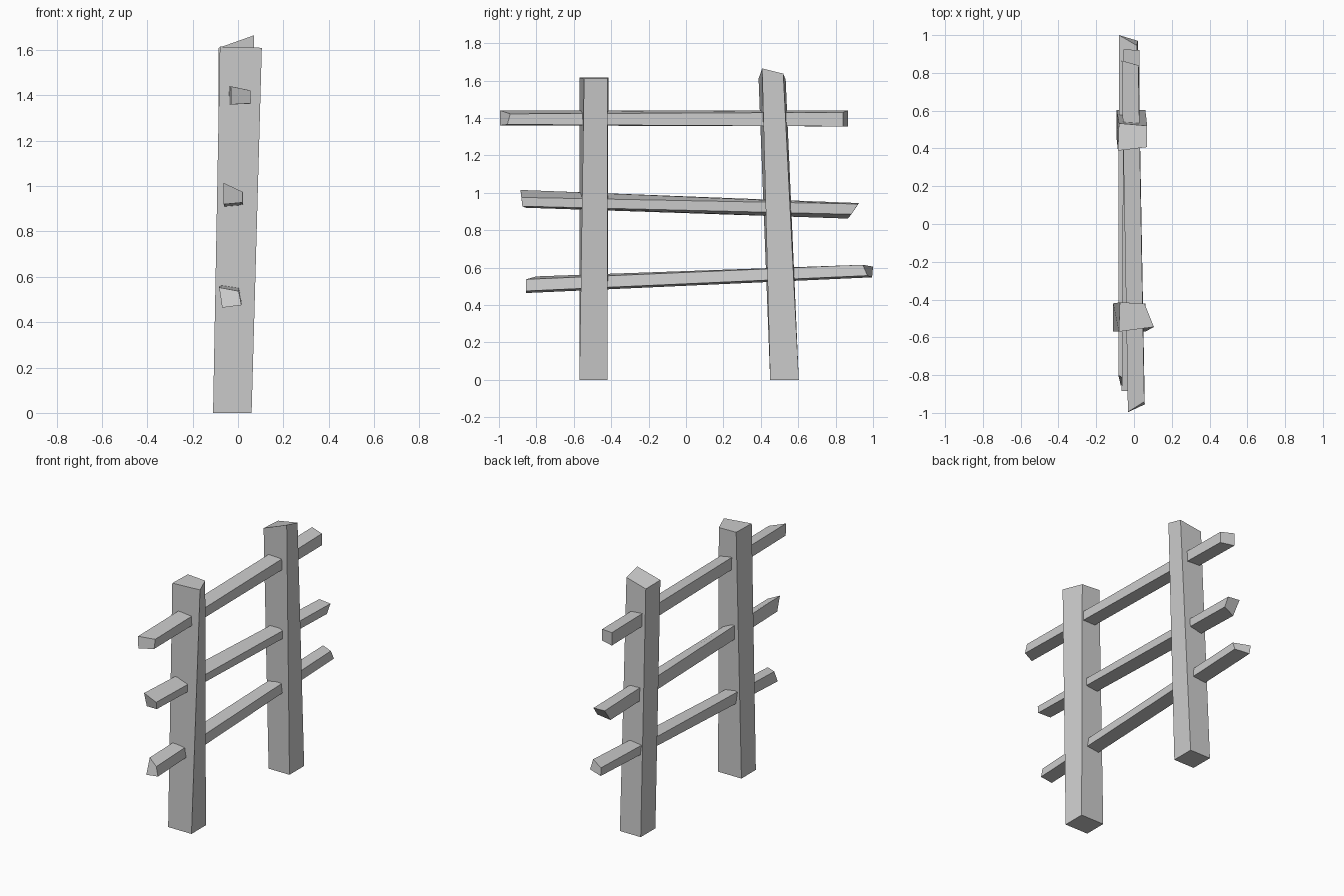
import bpy, bmesh


def timber(name, start, end):
    """Rough-hewn beam: two four-cornered end cuts bridged by four long sides."""
    bm = bmesh.new()
    a = [bm.verts.new(p) for p in start]
    b = [bm.verts.new(p) for p in end]
    bm.faces.new(a)
    bm.faces.new(b)
    for i in range(4):
        j = (i + 1) % 4
        bm.faces.new((a[i], a[j], b[j], b[i]))
    bmesh.ops.recalc_face_normals(bm, faces=bm.faces[:])
    mesh = bpy.data.meshes.new(name)
    bm.to_mesh(mesh)
    bm.free()
    obj = bpy.data.objects.new(name, mesh)
    bpy.context.collection.objects.link(obj)
    return obj


def foot(x0, x1, y0, y1):
    """Rectangular post base on the ground."""
    return [(x0, y0, 0), (x1, y0, 0), (x1, y1, 0), (x0, y1, 0)]


# Upright posts: square foot, crooked top cut
timber("front_post", foot(-0.11, 0.06, -0.57, -0.42),
       [(-0.08, -0.57, 1.615), (0.105, -0.545, 1.61), (0.055, -0.42, 1.61), (-0.075, -0.415, 1.615)])
timber("back_post", foot(-0.092, 0.06, 0.45, 0.603),
       [(-0.085, 0.388, 1.61), (0.07, 0.407, 1.665), (0.07, 0.52, 1.637), (-0.08, 0.533, 1.605)])

# Rails: front end cut then back end cut, corners from top left clockwise
timber("top_rail",
       [(-0.032, -0.995, 1.44), (0.055, -0.94, 1.422), (0.057, -0.955, 1.365), (-0.03, -0.995, 1.36)],
       [(-0.065, 0.865, 1.44), (0.023, 0.84, 1.43), (0.025, 0.84, 1.355), (-0.065, 0.865, 1.355)])
timber("middle_rail",
       [(-0.065, -0.885, 1.015), (0.02, -0.88, 0.975), (0.02, -0.875, 0.928), (-0.063, -0.86, 0.92)],
       [(-0.055, 0.925, 0.945), (0.03, 0.92, 0.94), (0.028, 0.885, 0.885), (-0.055, 0.865, 0.862)])
timber("bottom_rail",
       [(-0.083, -0.80, 0.553), (0.003, -0.855, 0.537), (0.015, -0.855, 0.475), (-0.07, -0.855, 0.464)],
       [(-0.08, 1.0, 0.605), (0.015, 0.945, 0.615), (0.02, 0.97, 0.557), (-0.075, 0.995, 0.548)])
